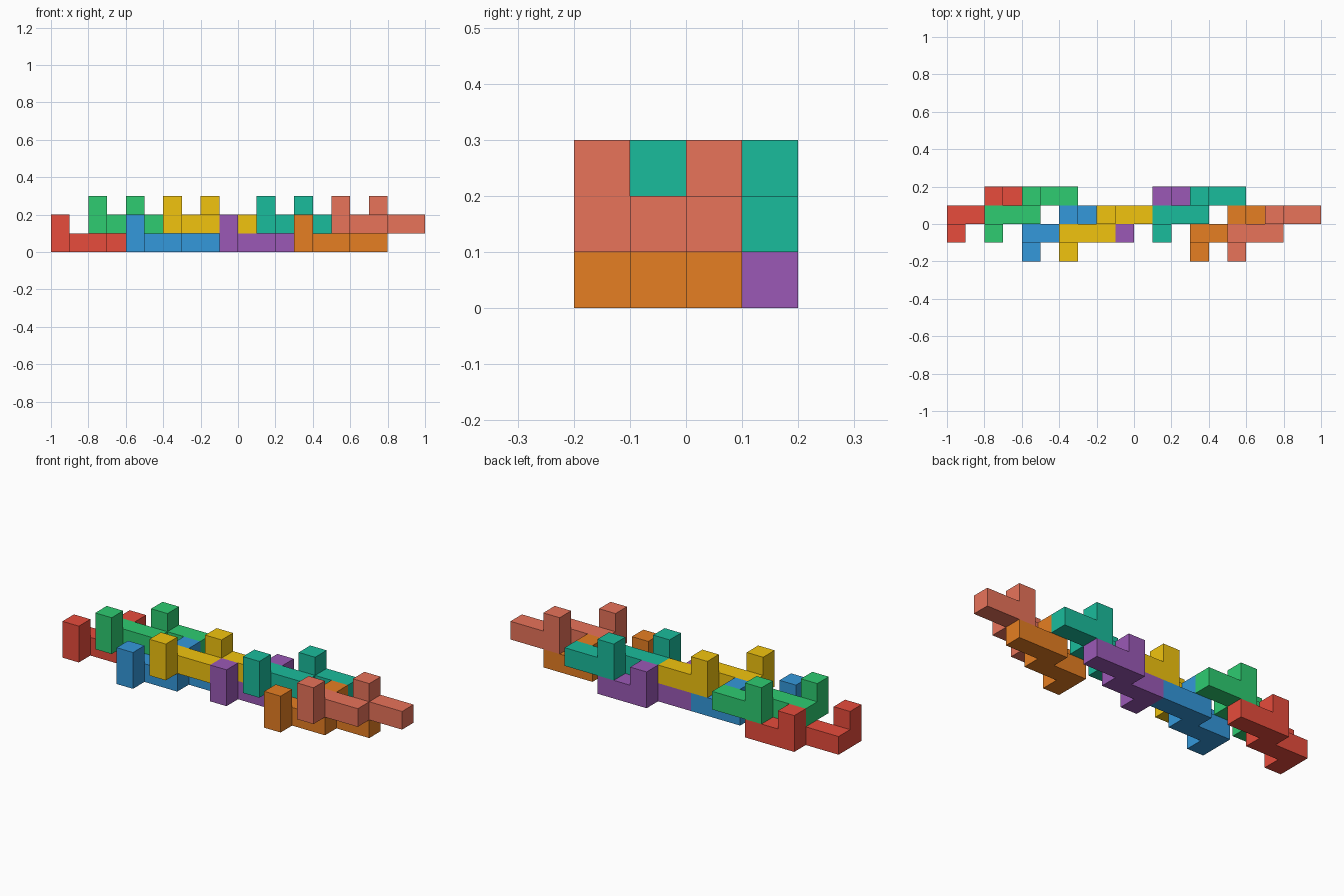
import bpy
import bmesh
from mathutils import Vector

if "Cube" in bpy.data.objects:
    bpy.data.objects.remove(bpy.data.objects["Cube"])

CELL = 0.1
# One stepped block: zigzag base cells plus two raised posts
BASE = [(0, 0), (0, 1), (1, 1), (2, 1), (2, 2), (3, 2), (4, 2)]
POSTS = [(0, 0), (2, 2)]
CELLS = {(x, y, 0) for x, y in BASE} | {(x, y, 1) for x, y in POSTS}


def linear(hex_code):
    rgb = [int(hex_code[i:i + 2], 16) / 255 for i in (0, 2, 4)]
    return [c / 12.92 if c <= 0.04045 else ((c + 0.055) / 1.055) ** 2.4 for c in rgb] + [1.0]


def block(name, origin, hex_code):
    """Build the outer skin of one stepped block, lowest corner cell at origin."""
    bm = bmesh.new()
    for cell in CELLS:
        centre = Vector(cell) + Vector((0.5, 0.5, 0.5))
        for axis in range(3):
            for sign in (-1, 1):
                n = Vector((0, 0, 0))
                n[axis] = sign
                if tuple(int(c + d) for c, d in zip(cell, n)) in CELLS:
                    continue
                u = Vector((0, 0, 0))
                u[(axis + 1) % 3] = 1
                v = n.cross(u)
                corners = [(-1, -1), (1, -1), (1, 1), (-1, 1)]
                bm.faces.new([bm.verts.new((centre + (n + u * a + v * b) * 0.5) * CELL)
                              for a, b in corners])
    # Weld cells and merge coplanar faces
    bmesh.ops.remove_doubles(bm, verts=bm.verts, dist=0.001)
    bmesh.ops.dissolve_limit(bm, angle_limit=0.01, verts=bm.verts, edges=bm.edges)
    mesh = bpy.data.meshes.new(name)
    bm.to_mesh(mesh)
    bm.free()
    mat = bpy.data.materials.new(name + "_colour")
    mat.diffuse_color = linear(hex_code)
    mat.use_nodes = True
    mat.node_tree.nodes["Principled BSDF"].inputs["Base Color"].default_value = mat.diffuse_color
    mesh.materials.append(mat)
    obj = bpy.data.objects.new(name, mesh)
    i, j, k = origin
    obj.location = (-1 + i * CELL, -0.2 + j * CELL, k * CELL)
    bpy.context.collection.objects.link(obj)


# Lower layer
block("red_block", (0, 1, 0), "e74c3c")
block("blue_block", (4, 0, 0), "3498db")
block("purple_block", (9, 1, 0), "9b59b6")
block("orange_block", (13, 0, 0), "e67e22")
# Upper layer
block("green_block", (2, 1, 1), "2ecc71")
block("yellow_block", (6, 0, 1), "f1c40f")
block("teal_block", (11, 1, 1), "1abc9c")
block("coral_block", (15, 0, 1), "e8735a")
